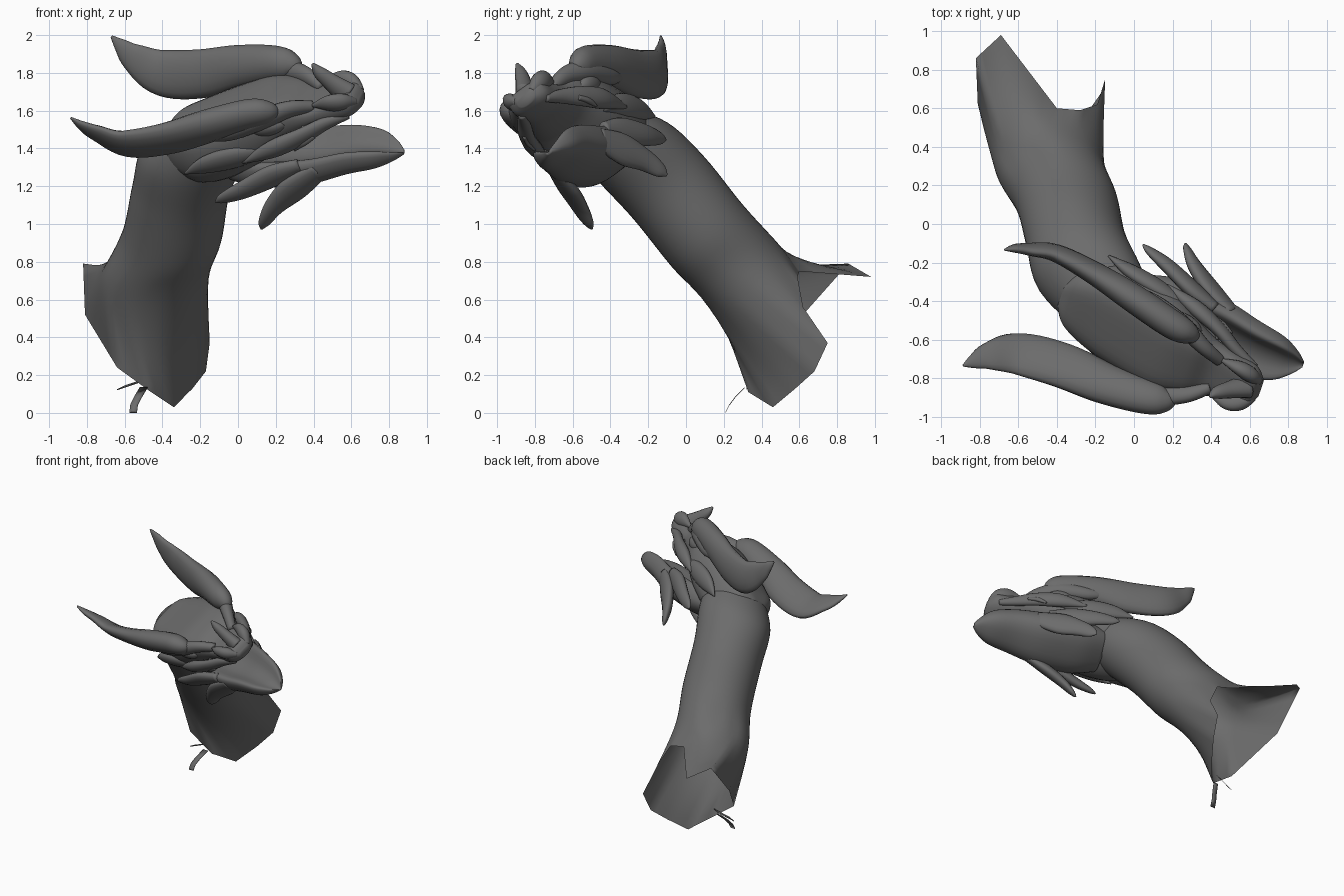
import bpy, bmesh, math
from mathutils import Vector as V

if "Cube" in bpy.data.objects:
    bpy.data.objects.remove(bpy.data.objects["Cube"])

# Head frame: forward, left, up (the head is rolled and turned on the neck)
O = V((0.003, -0.587, 1.61))
F = V((0.95, -0.29, -0.06)).normalized()
L = V((0.28, 0.78, 0.56)).normalized()
U = F.cross(L).normalized()
N = 32

skin = bpy.data.materials.new("dark_grey")
skin.diffuse_color = (0.15, 0.15, 0.15, 1)
skin.use_nodes = True
skin.node_tree.nodes["Principled BSDF"].inputs["Base Color"].default_value = skin.diffuse_color


def head(p):
    return O + F * p[0] + L * p[1] + U * p[2]


def spline(pts, steps):
    """Catmull-Rom through a list of equal-length tuples."""
    out = []
    for i in range(len(pts) - 1):
        a, b, c, d = (pts[max(i - 1, 0)], pts[i], pts[i + 1], pts[min(i + 2, len(pts) - 1)])
        for k in range(steps):
            t = k / steps
            out.append([0.5 * (2 * q + (r - p) * t + (2 * p - 5 * q + 4 * r - s) * t * t
                               + (3 * q - p - 3 * r + s) * t ** 3) for p, q, r, s in zip(a, b, c, d)])
    return out + [list(pts[-1])]


def loft(name, rings, caps=True):
    bm = bmesh.new()
    vs = [[bm.verts.new(p) for p in r] for r in rings]
    n = len(rings[0])
    for r, s in zip(vs, vs[1:]):
        for i in range(n):
            j = (i + 1) % n
            bm.faces.new((r[i], r[j], s[j], s[i]))
    if caps:
        bm.faces.new(vs[0][::-1])
        bm.faces.new(vs[-1])
    bmesh.ops.recalc_face_normals(bm, faces=bm.faces)
    me = bpy.data.meshes.new(name)
    bm.to_mesh(me)
    bm.free()
    me.materials.append(skin)
    ob = bpy.data.objects.new(name, me)
    bpy.context.collection.objects.link(ob)
    for p in me.polygons:
        p.use_smooth = True
    return ob


def body(name, stations, dip=0.0, square=0.8):
    """Loft along the head from (forward, top, bottom, half width) stations."""
    rings = []
    for f, top, bot, hw in spline(stations, 5):
        mid, h, ring = (top + bot) / 2, (top - bot) / 2, []
        for i in range(N):
            c, s = math.cos(math.tau * i / N), math.sin(math.tau * i / N)
            u = math.copysign(abs(s) ** square, s) * h
            if s > 0:
                u *= 1 - dip * s ** 3
            ring.append(head((f, math.copysign(abs(c) ** square, c) * hw, mid + u)))
        rings.append(ring)
    return loft(name, rings)


def tube(name, path, side=1, wide=(0, 0.3, 1), sides=16):
    """Tapered oval tube, path points are (f, l, u, wide radius, thin radius)."""
    pts = spline(path, 6)
    rings = []
    for i, p in enumerate(pts):
        a, b = pts[max(i - 1, 0)], pts[min(i + 1, len(pts) - 1)]
        t = V((b[0] - a[0], b[1] - a[1], b[2] - a[2])).normalized()
        w = V(wide)
        w = (w - t * w.dot(t)).normalized()
        v = t.cross(w)
        ring = []
        for k in range(sides):
            th = math.tau * k / sides
            q = V(p[:3]) + w * (p[3] * math.cos(th)) + v * (p[4] * math.sin(th))
            ring.append(head((q.x, q.y * side, q.z)))
        rings.append(ring)
    return loft(name, rings)


# Skull and upper jaw, with a shallow hollow between the horns
body("skull", [(-.42, -.14, -.3, .08), (-.36, -.07, -.36, .17), (-.22, .0, -.41, .24),
               (-.05, .08, -.37, .26), (.15, .16, -.25, .25), (.3, .16, -.1, .2),
               (.42, .13, -.03, .15), (.55, .17, 0, .125), (.65, .19, .04, .11), (.7, .14, .08, .05)],
     dip=0.2)
# Lower jaw, hollowed along the top
body("lower_jaw", [(-.05, -.22, -.4, .16), (.1, -.17, -.42, .2), (.25, -.15, -.41, .205),
                   (.42, -.13, -.38, .19), (.6, -.1, -.32, .16), (.75, -.11, -.285, .125),
                   (.84, -.16, -.25, .07), (.89, -.2, -.225, .015)], dip=1.0)
# Nose horn
tube("nose_horn", [(.62, 0, .14, .07, .05), (.54, 0, .21, .05, .04), (.48, 0, .27, .035, .03),
                   (.45, 0, .32, .008, .008)], wide=(1, 0, 0))

for side, tag in ((1, "left"), (-1, "right")):
    # Large swept horns
    tube("horn_" + tag, [(.28, .2, .12, .04, .03), (.24, .22, .14, .075, .06), (.15, .24, .14, .095, .075),
                         (-.075, .28, .075, .115, .075), (-.303, .305, -.005, .13, .06),
                         (-.525, .335, -.035, .125, .045), (-.675, .355, .035, .08, .03),
                         (-.75, .375, .095, .04, .02), (-.8, .385, .145, .006, .005)], side, (0, .5, 1))
    # Brow ridge over the eye
    tube("brow_" + tag, [(.45, .09, .11, .03, .03), (.34, .16, .13, .05, .04), (.2, .23, .1, .06, .05),
                         (.02, .27, .03, .05, .04), (-.12, .29, .0, .01, .01)], side)
    # Eye
    tube("eye_" + tag, [(.32, .17, .04, .01, .01), (.27, .2, .04, .04, .03), (.2, .22, .03, .045, .03),
                        (.13, .23, .02, .01, .01)], side)
    # Nostril swelling
    tube("nostril_" + tag, [(.68, .05, .13, .02, .02), (.62, .09, .15, .05, .04), (.55, .11, .15, .05, .035),
                            (.46, .11, .13, .01, .01)], side)
    # Upper lip fold, flaring at the corner of the mouth
    tube("lip_" + tag, [(.64, .08, .06, .02, .02), (.52, .13, .03, .04, .03), (.4, .19, -.02, .055, .035),
                        (.25, .235, -.08, .055, .04), (.08, .26, -.16, .01, .01)], side)
    # Fang
    tube("fang_" + tag, [(.44, .17, .0, .05, .02), (.39, .2, -.05, .035, .018), (.36, .21, -.1, .005, .005)],
         side, (1, 0, 0))
    # Cheek spikes, from lowest to highest
    tube("jaw_spike_" + tag, [(.46, .15, -.26, .06, .03), (.32, .185, -.36, .09, .04),
                              (.21, .22, -.46, .065, .035), (.15, .245, -.55, .04, .02),
                              (.13, .254, -.59, .006, .005)], side)
    tube("cheek_spike_" + tag, [(.36, .17, -.22, .04, .03), (.22, .21, -.27, .075, .04),
                                (.06, .26, -.34, .06, .035), (-.05, .285, -.385, .035, .02),
                                (-.09, .295, -.405, .006, .005)], side)
    tube("upper_cheek_spike_" + tag, [(.22, .2, -.1, .03, .03), (.05, .24, -.14, .07, .04),
                                      (-.12, .26, -.19, .06, .035), (-.25, .27, -.25, .006, .005)], side)

# Neck: an open shell, flaring to a torn rim
M = 48
NAPE = V((0, .75, .66))
side_axis = V((1, 0, 0))
rings = []
for x, y, z, a, b in [(-.12, -.46, 1.5, .22, .18), (-.23, -.28, 1.38, .28, .24), (-.3, -.09, 1.19, .26, .25),
                      (-.35, .115, .935, .265, .25), (-.44, .31, .72, .285, .25)]:
    rings.append([V((x, y, z)) + NAPE * (b * math.cos(math.tau * i / M))
                  + side_axis * (a * math.sin(math.tau * i / M)) for i in range(M)])
rim = [V(p) for p in [(-.4, .6, .75), (-.28, .59, .72), (-.19, .62, .56), (-.15, .75, .37), (-.17, .68, .22),
                      (-.24, .58, .13), (-.34, .46, .03), (-.46, .33, .11), (-.64, .32, .24),
                      (-.81, .62, .52), (-.82, .86, .79), (-.69, .98, .72)]]
step = M // 12
rings.append([rim[i // step].lerp(rim[(i // step + 1) % 12], (i % step) / step) for i in range(M)])
columns = [spline([tuple(r[i]) for r in rings], 6) for i in range(M)]
loft("neck", list(zip(*columns)), caps=False)

# Torn strips hanging from the rim
for name, strip in (("torn_strip", [(-.5, .31, .13), (-.53, .26, .08), (-.55, .23, .04), (-.555, .21, 0)]),
                    ("torn_tab", [(-.5, .34, .17), (-.56, .33, .15), (-.62, .32, .13)])):
    loft(name, [[V(p) + V((d * .02, 0, e + d * .01)) for d, e in ((-1, 0), (1, 0), (1, .006), (-1, .006))]
                if name == "torn_tab" else
                [V(p) + V((d * .02, 0, e)) for d, e in ((-1, 0), (1, 0), (1, .006), (-1, .006))]
                for p in strip])
